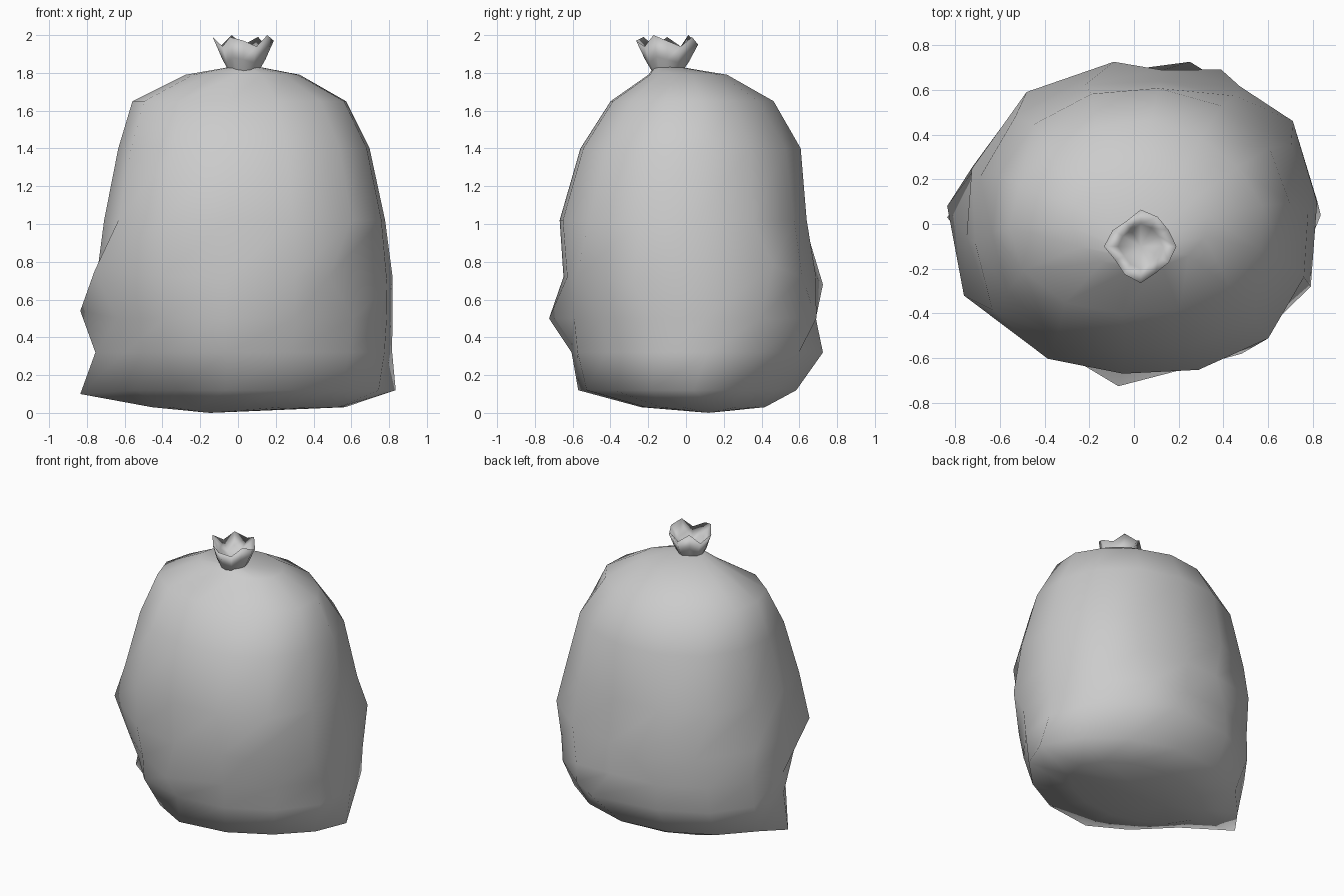
import bpy, bmesh, math
from mathutils import Vector

if "Cube" in bpy.data.objects:
    bpy.data.objects.remove(bpy.data.objects["Cube"])


def loft(bm, rings, cap_start=None, cap_end=None):
    """Bridge closed rings of points, with optional fan centres at the ends."""
    loops = [[bm.verts.new(p) for p in ring] for ring in rings]
    n = len(loops[0])
    for a, b in zip(loops, loops[1:]):
        for i in range(n):
            j = (i + 1) % n
            bm.faces.new((a[i], a[j], b[j], b[i]))
    for loop, tip in ((loops[0][::-1], cap_start), (loops[-1], cap_end)):
        if tip:
            c = bm.verts.new(tip)
            for i in range(n):
                bm.faces.new((loop[i], loop[(i + 1) % n], c))


def finish(bm, name):
    bmesh.ops.recalc_face_normals(bm, faces=bm.faces)
    for f in bm.faces:
        f.smooth = True
    me = bpy.data.meshes.new(name)
    bm.to_mesh(me)
    bm.free()
    ob = bpy.data.objects.new(name, me)
    bpy.context.collection.objects.link(ob)
    return ob


def rounded_ring(z, x0, x1, y0, y1, front_power, back_power, n=14):
    """Superellipse filling the given x and y range, front and back squareness apart."""
    cx, cy, rx, ry = (x0 + x1) / 2, (y0 + y1) / 2, (x1 - x0) / 2, (y1 - y0) / 2
    pts = []
    for i in range(n):
        a = 2 * math.pi * (i + 0.25) / n
        c, s = math.cos(a), math.sin(a)
        power = back_power if s > 0 else front_power
        k = (abs(c) ** power + abs(s) ** power) ** (-1 / power)
        pts.append((cx + rx * c * k, cy + ry * s * k, z))
    return pts


# Filled sack: stacked sections from floor to neck
sections = [
    (0.03, -0.46, 0.57, -0.24, 0.42, 1.8, 1.9),
    (0.12, -0.78, 0.82, -0.58, 0.59, 1.65, 1.8),
    (0.32, -0.76, 0.82, -0.61, 0.69, 2.0, 2.1),
    (0.50, -0.74, 0.82, -0.62, 0.69, 2.2, 2.2),
    (0.72, -0.75, 0.82, -0.65, 0.69, 2.4, 2.4),
    (1.02, -0.71, 0.78, -0.67, 0.64, 2.5, 2.5),
    (1.40, -0.635, 0.70, -0.56, 0.61, 2.5, 2.1),
    (1.65, -0.56, 0.58, -0.40, 0.47, 2.4, 1.7),
    (1.79, -0.28, 0.33, -0.20, 0.22, 2.1, 1.8),
    (1.83, -0.05, 0.12, -0.17, -0.02, 2.0, 2.0),
]
bm = bmesh.new()
loft(bm, [rounded_ring(*s) for s in sections], cap_start=(-0.15, 0.12, 0.0),
     cap_end=(0.03, -0.1, 1.83))

# Pointed creases and tucks pulled into the sack
creases = [
    (-0.835, 0.03, 0.10), (-0.835, 0.08, 0.54), (-0.76, -0.32, 0.75),
    (-0.07, -0.725, 0.50), (0.79, -0.28, 0.68), (0.835, 0.04, 0.12),
    (0.25, 0.725, 0.32), (-0.09, 0.725, 0.68), (0.71, 0.46, 0.78),
    (0.48, -0.58, 0.72), (-0.55, -0.20, 0.12), (-0.32, -0.43, 0.12),
    (-0.60, -0.27, 0.32), (0.39, 0.69, 0.50), (-0.48, 0.59, 0.72),
]
free = list(bm.verts)
for p in map(Vector, creases):
    v = min(free, key=lambda w: (w.co - p).length)
    v.co = p
    free.remove(v)
finish(bm, "sack")

# Gathered, tied-off top with a ragged open rim
rim_radius = [1.05, 0.95, 1.0, 1.08, 0.85, 0.95, 1.08, 0.85, 0.95, 1.08, 0.9, 0.95]
rim_height = [0.0, -0.03, 0.02, -0.02, 0.03, -0.03, 0.02, -0.03, 0.02, 0.0, -0.03, 0.03]


def ruffle(z, r, amount):
    ring = []
    for i, (k, h) in enumerate(zip(rim_radius, rim_height)):
        a = 2 * math.pi * i / 12
        rr = r * (1 + (k - 1) * amount)
        ring.append((0.03 + rr * math.cos(a), -0.10 + rr * math.sin(a), z + h * amount))
    return ring


bm = bmesh.new()
loft(bm, [ruffle(1.80, 0.075, 0), ruffle(1.87, 0.112, 0.5), ruffle(1.97, 0.152, 1),
          ruffle(1.90, 0.095, 0.7)], cap_end=(0.03, -0.1, 1.85))
finish(bm, "tied_top")
